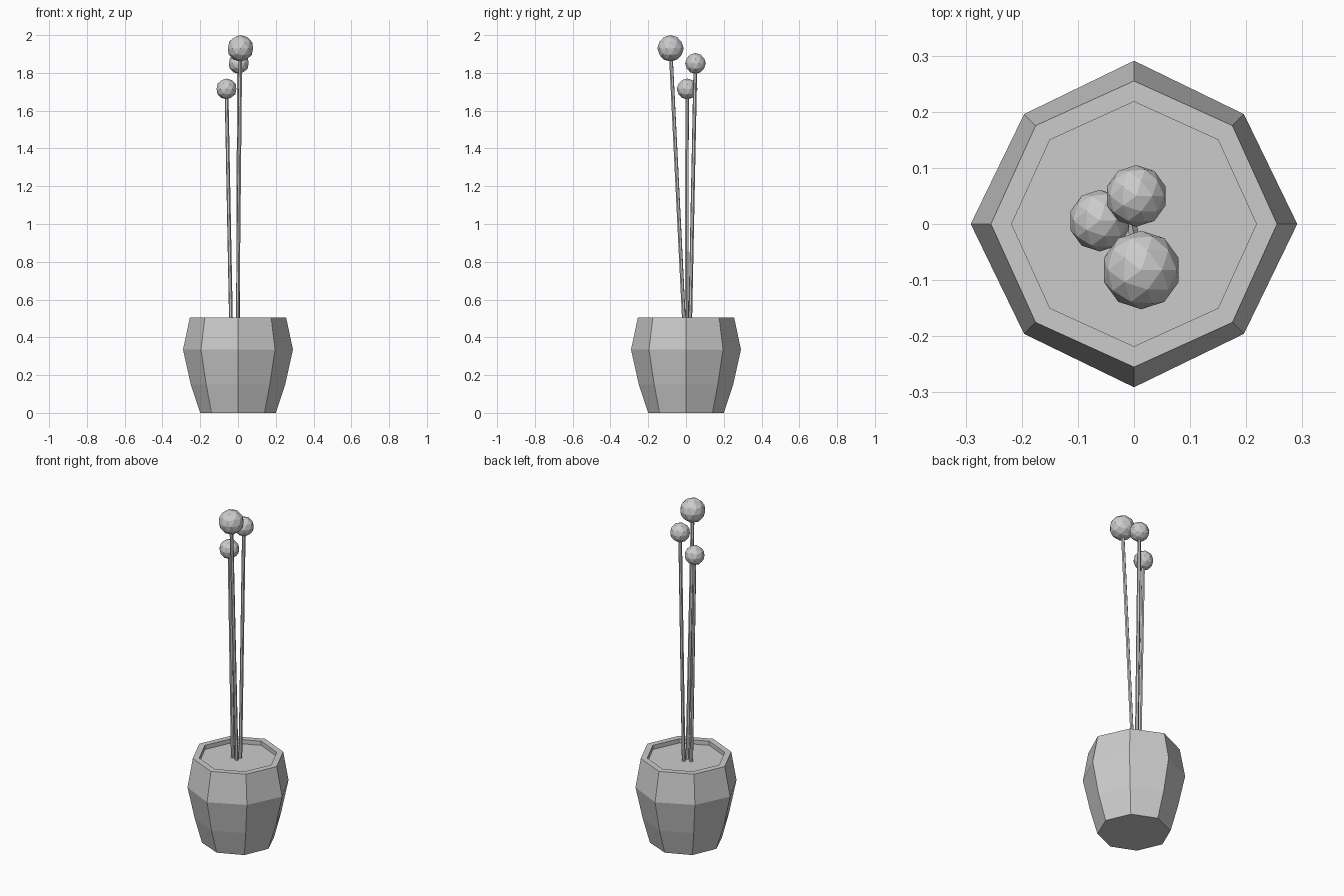
import bpy, bmesh, math
from mathutils import Vector

if "Cube" in bpy.data.objects:
    bpy.data.objects.remove(bpy.data.objects["Cube"])


def finish(name, bm):
    bmesh.ops.recalc_face_normals(bm, faces=bm.faces)
    mesh = bpy.data.meshes.new(name)
    bm.to_mesh(mesh)
    bm.free()
    obj = bpy.data.objects.new(name, mesh)
    bpy.context.collection.objects.link(obj)
    return obj


# Eight-sided pot: (radius on axes, radius on diagonals, height),
# from the base, over the rim and down to the recessed soil
rings = [(0.2, 0.198, 0.0), (0.25, 0.238, 0.15), (0.291, 0.277, 0.335),
         (0.255, 0.248, 0.505), (0.218, 0.212, 0.505), (0.218, 0.212, 0.48)]
bm = bmesh.new()
loops = []
for axis_r, diag_r, z in rings:
    loop = []
    for i in range(8):
        a = i * math.pi / 4
        r = diag_r if i % 2 else axis_r
        loop.append(bm.verts.new((r * math.cos(a), r * math.sin(a), z)))
    loops.append(loop)
for low, high in zip(loops, loops[1:]):
    for i in range(8):
        j = (i + 1) % 8
        bm.faces.new((low[i], low[j], high[j], high[i]))
bm.faces.new(loops[0][::-1])
bm.faces.new(loops[-1])
finish("pot", bm)


def flower(name, base, head, radius):
    # Thin leaning stem
    base, head = Vector(base), Vector(head)
    axis = head - base
    bm = bmesh.new()
    bmesh.ops.create_cone(bm, cap_ends=True, segments=6, radius1=0.01,
                          radius2=0.01, depth=axis.length)
    stem = finish(name + "_stem", bm)
    stem.location = (base + head) / 2
    stem.rotation_euler = axis.to_track_quat('Z', 'Y').to_euler()
    # Faceted ball head
    bm = bmesh.new()
    bmesh.ops.create_icosphere(bm, subdivisions=2, radius=radius)
    ball = finish(name + "_head", bm)
    ball.location = head


flower("tall_flower", (-0.002, -0.01, 0.47), (0.013, -0.082, 1.93), 0.07)
flower("middle_flower", (0.0, 0.022, 0.47), (0.004, 0.05, 1.85), 0.055)
flower("short_flower", (-0.037, 0.003, 0.47), (-0.061, 0.006, 1.715), 0.055)
